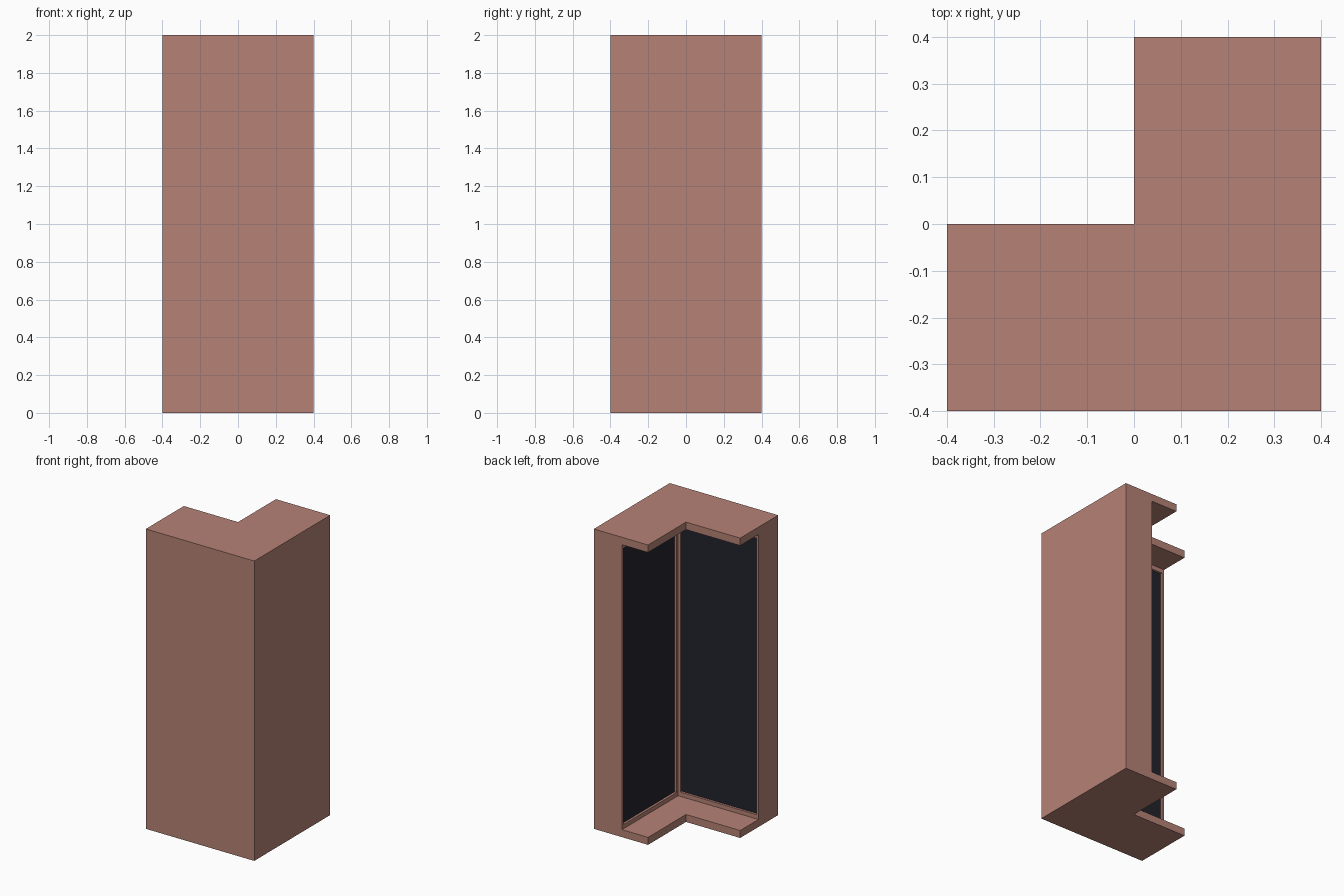
import bpy
import bmesh
from mathutils import Vector

if "Cube" in bpy.data.objects:
    bpy.data.objects.remove(bpy.data.objects["Cube"])

HALF = 0.4       # half the footprint
HEIGHT = 2.0
SLAB = 0.05      # top and bottom thickness
INNER = 0.192    # inner surface of the walls
RECESS = 0.015   # depth of the dark panels
SIDE = 0.022     # frame width at the sides
RAIL = 0.035     # frame width at top and bottom


def make_material(name, colour):
    mat = bpy.data.materials.new(name)
    mat.use_nodes = True
    mat.diffuse_color = colour
    mat.node_tree.nodes["Principled BSDF"].inputs["Base Color"].default_value = colour
    return mat


clay = make_material("clay_brown", (0.47, 0.225, 0.18, 1))
dark = make_material("dark_glass", (0.016, 0.017, 0.026, 1))


def l_prism(bm, corner, z0, z1):
    """Extrude an L footprint whose inside corner is at (corner, -corner)."""
    outline = [(-HALF, -HALF), (HALF, -HALF), (HALF, HALF),
               (corner, HALF), (corner, -corner), (-HALF, -corner)]
    base = bm.faces.new([bm.verts.new((x, y, z0)) for x, y in outline])
    top = bmesh.ops.extrude_face_region(bm, geom=[base])["geom"]
    bmesh.ops.translate(bm, vec=(0, 0, z1 - z0),
                        verts=[v for v in top if isinstance(v, bmesh.types.BMVert)])
    bmesh.ops.recalc_face_normals(bm, faces=bm.faces)


def finish(name, bm):
    mesh = bpy.data.meshes.new(name)
    bm.to_mesh(mesh)
    bm.free()
    obj = bpy.data.objects.new(name, mesh)
    bpy.context.collection.objects.link(obj)
    mesh.materials.append(clay)
    mesh.materials.append(dark)
    return obj


# Corner walls with a recessed dark panel in each inner face
bm = bmesh.new()
l_prism(bm, INNER, SLAB, HEIGHT - SLAB)
bm.normal_update()
for normal in (Vector((-1, 0, 0)), Vector((0, 1, 0))):
    face = next(f for f in bm.faces if f.normal.dot(normal) > 0.99
                and abs(f.calc_center_median().dot(normal) + INNER) < 0.01)
    bmesh.ops.inset_region(bm, faces=[face], thickness=SIDE)
    for v in face.verts:
        v.co.z += (RAIL - SIDE) * (1 if v.co.z < HEIGHT / 2 else -1)
    bmesh.ops.inset_region(bm, faces=[face], thickness=0.0001)
    bmesh.ops.translate(bm, verts=face.verts, vec=-normal * RECESS)
    face.material_index = 1
finish("corner_walls", bm)

# Matching slabs that close the top and bottom
for name, z in (("bottom_slab", 0), ("top_slab", HEIGHT - SLAB)):
    bm = bmesh.new()
    l_prism(bm, 0, z, z + SLAB)
    finish(name, bm)
